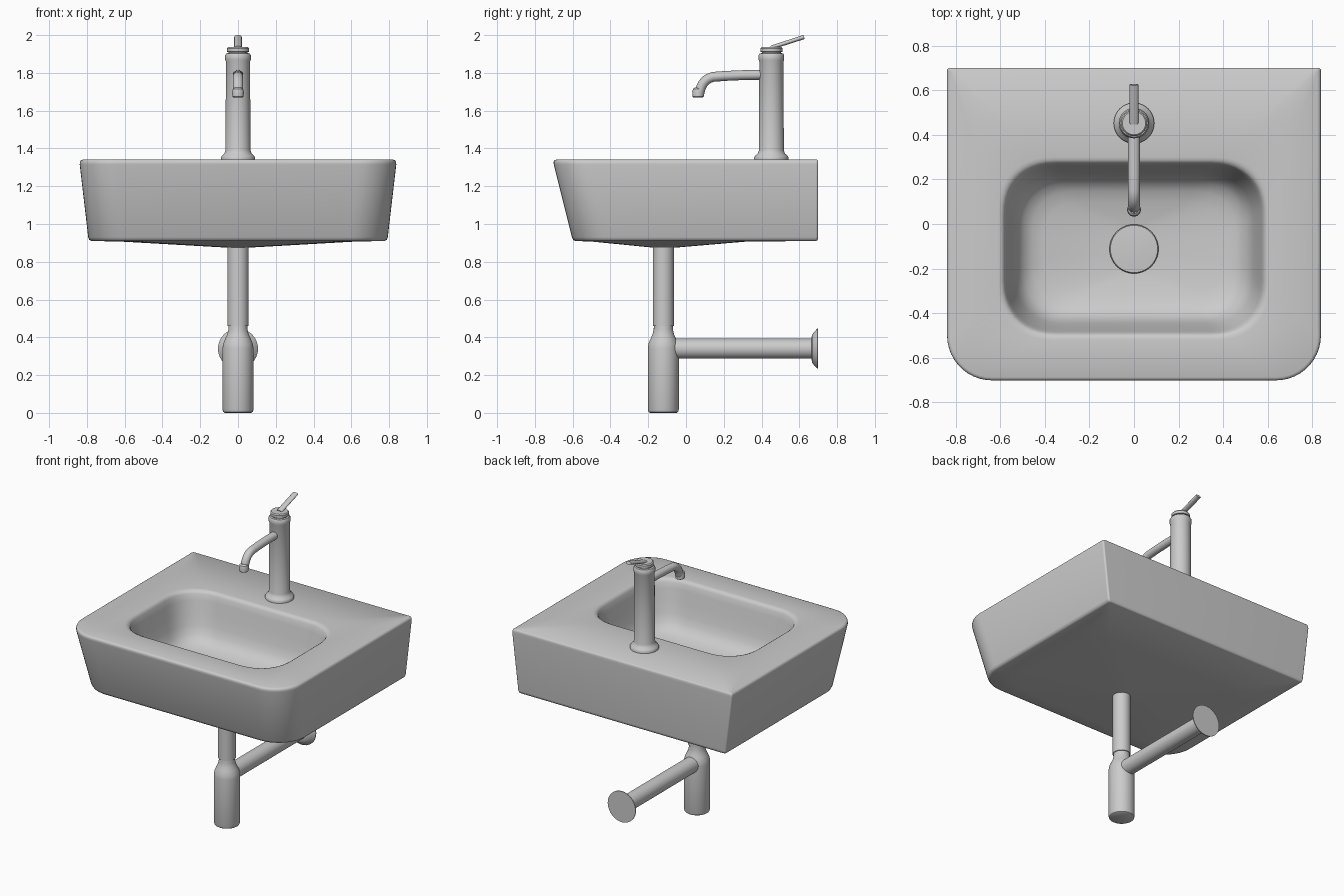
import bpy, bmesh, math
from mathutils import Vector, Matrix


def finish(name, bm, angle=35):
    bmesh.ops.recalc_face_normals(bm, faces=bm.faces[:])
    me = bpy.data.meshes.new(name)
    bm.to_mesh(me)
    bm.free()
    me.shade_smooth()
    me.set_sharp_from_angle(angle=math.radians(angle))
    ob = bpy.data.objects.new(name, me)
    bpy.context.collection.objects.link(ob)
    return ob


def skin(name, rings, angle=35):
    """Join equal-length closed rings with quads and cap both ends."""
    bm = bmesh.new()
    vr = [[bm.verts.new(p) for p in r] for r in rings]
    n = len(vr[0])
    for a, b in zip(vr, vr[1:]):
        for i in range(n):
            j = (i + 1) % n
            bm.faces.new((a[i], a[j], b[j], b[i]))
    bm.faces.new(vr[0])
    bm.faces.new(vr[-1])
    return finish(name, bm, angle)


def rounded(hx, y0, y1, z, rf, rb, e=2.0, n=12):
    """Rounded rectangle with separate front and back corner radii."""
    pts = []
    for k, (sx, cy, sy, r) in enumerate(((1, y1, 1, rb), (-1, y1, 1, rb),
                                         (-1, y0, -1, rf), (1, y0, -1, rf))):
        for i in range(n):
            t = (i + 0.5 * (r == hx)) / (n - 1 + (r == hx)) * math.pi / 2
            if k % 2:
                t = math.pi / 2 - t
            c = abs(math.cos(t)) ** (2 / e)
            s = abs(math.sin(t)) ** (2 / e)
            pts.append((sx * (hx - r + r * c), cy - sy * r + sy * r * s, z))
    return pts


def lathe(name, profile, loc, along_y=False, seg=40):
    rings = [[(r * math.cos(2 * math.pi * i / seg), r * math.sin(2 * math.pi * i / seg), z)
              for i in range(seg)] for r, z in profile]
    ob = skin(name, rings)
    m = Matrix.Rotation(-math.pi / 2, 4, 'X') if along_y else Matrix()
    ob.data.transform(Matrix.Translation(loc) @ m)
    return ob


def tube(name, path, rx, rz, seg=20):
    """Sweep an ellipse along a path lying in the x = 0 plane."""
    pts = [Vector((0, y, z)) for y, z in path]
    rings = []
    for i, p in enumerate(pts):
        d = (pts[min(i + 1, len(pts) - 1)] - pts[max(i - 1, 0)]).normalized()
        up = d.cross(Vector((1, 0, 0)))
        rings.append([p + Vector((1, 0, 0)) * rx * math.cos(2 * math.pi * k / seg)
                      + up * rz * math.sin(2 * math.pi * k / seg) for k in range(seg)])
    return skin(name, rings)


# Basin: underside, outer wall, rim, then bowl
DY = -0.115
R = [rounded(0.06, DY - 0.06, DY + 0.06, 0.875, 0.06, 0.06),
     rounded(0.62, -0.50, 0.32, 0.907, 0.20, 0.15),
     rounded(0.775, -0.585, 0.69, 0.91, 0.185, 0.01),
     rounded(0.787, -0.597, 0.697, 0.915, 0.197, 0.012),
     rounded(0.793, -0.604, 0.699, 0.93, 0.20, 0.012),
     rounded(0.838, -0.70, 0.70, 1.315, 0.20, 0.012),
     rounded(0.837, -0.701, 0.70, 1.328, 0.20, 0.012),
     rounded(0.832, -0.697, 0.698, 1.337, 0.195, 0.011),
     rounded(0.822, -0.687, 0.692, 1.341, 0.185, 0.01),
     rounded(0.61, -0.52, 0.30, 1.341, 0.25, 0.25, 2.3)]
for d, z, r in ((0.0, 1.339, .24), (0.010, 1.333, .24), (0.018, 1.32, .235), (0.027, 1.28, .23),
                (0.045, 1.20, .225), (0.062, 1.13, .22), (0.08, 1.08, .21),
                (0.105, 1.045, .20), (0.14, 1.022, .19), (0.19, 1.008, .17)):
    R.append(rounded(0.597 - d, -0.507 + d, 0.287 - d, z, r, r, 2.3))
R.append(rounded(0.10, DY - 0.10, DY + 0.10, 0.98, 0.10, 0.10))
skin("basin", R, 50)

# Drain cover
lathe("drain_cover", [(0.09, 0.96), (0.108, 0.985), (0.11, 0.996), (0.106, 1.002), (0.05, 1.006)],
      (0, -0.112, 0))

# Waste pipe, bottle trap and wall pipe
lathe("waste_pipe", [(0.056, 0.46), (0.056, 0.90)], (0, -0.12, 0))
lathe("bottle_trap", [(0.070, 0), (0.078, 0.005), (0.082, 0.018), (0.082, 0.34), (0.079, 0.365),
                      (0.068, 0.392), (0.057, 0.415), (0.051, 0.44), (0.050, 0.475)], (0, -0.12, 0))
lathe("wall_pipe", [(0.053, -0.09), (0.053, 0.69)], (0, 0, 0.34), True)
lathe("wall_flange", [(0.055, 0.664), (0.075, 0.668), (0.09, 0.68), (0.106, 0.695), (0.106, 0.70)],
      (0, 0, 0.34), True)

# Tap body
lathe("tap_body", [(0.090, 1.335), (0.091, 1.352), (0.085, 1.362), (0.072, 1.373), (0.066, 1.39),
                   (0.064, 1.86), (0.068, 1.87), (0.068, 1.893), (0.062, 1.903), (0.050, 1.905),
                   (0.050, 1.91), (0.058, 1.912), (0.058, 1.93), (0.052, 1.937)], (0, 0.452, 0))

# Spout with a downward bend, and its nozzle
bend = [(0.158 + 0.085 * math.cos(math.radians(a)), 1.688 + 0.092 * math.sin(math.radians(a)))
        for a in range(90, 176, 9)]
tube("spout", [(0.42, 1.79), (0.30, 1.788), (0.21, 1.784)] + bend + [(0.062, 1.69)], 0.027, 0.026)
lathe("nozzle", [(0.026, 1.671), (0.030, 1.675), (0.031, 1.70), (0.027, 1.715), (0.018, 1.722)],
      (0, 0.064, 0), seg=24)

# Lever
tube("lever", [(0.45, 1.932), (0.47, 1.94), (0.61, 1.985), (0.625, 1.99)], 0.02, 0.011)
